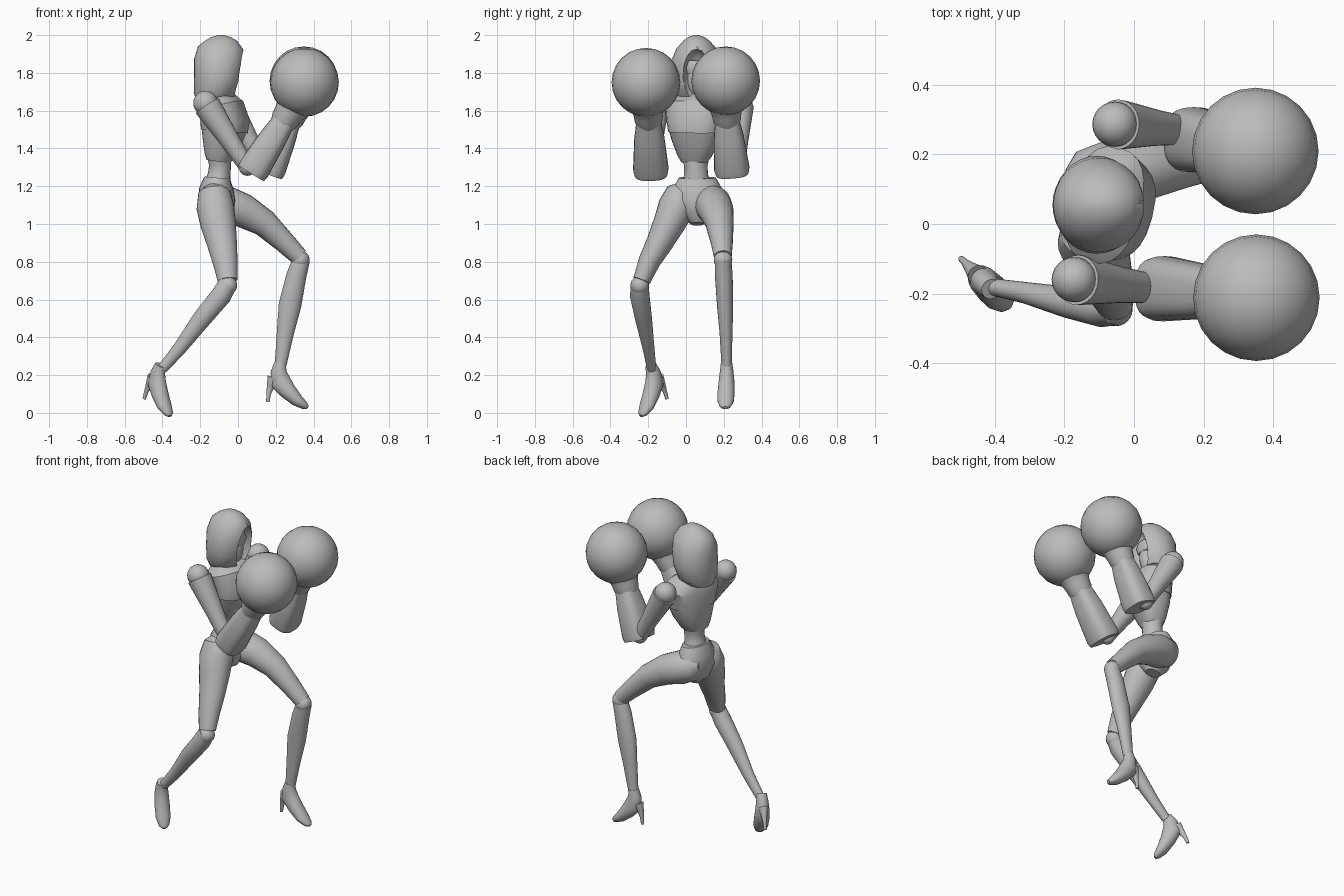
import bpy, bmesh, math
from mathutils import Vector, Matrix

cube = bpy.data.objects.get("Cube")
if cube:
    bpy.data.objects.remove(cube, do_unlink=True)

grey = bpy.data.materials.new("matte grey")
grey.use_nodes = True
tone = (0.5, 0.5, 0.5, 1)
grey.diffuse_color = tone
grey.node_tree.nodes["Principled BSDF"].inputs["Base Color"].default_value = tone


def finish(name, bm, angle=40):
    """Turn a bmesh into a grey object with sharp creases kept."""
    bmesh.ops.recalc_face_normals(bm, faces=bm.faces)
    mesh = bpy.data.meshes.new(name)
    bm.to_mesh(mesh)
    bm.free()
    mesh.materials.append(grey)
    obj = bpy.data.objects.new(name, mesh)
    bpy.context.collection.objects.link(obj)
    bpy.ops.object.select_all(action='DESELECT')
    obj.select_set(True)
    bpy.context.view_layer.objects.active = obj
    bpy.ops.object.shade_smooth_by_angle(angle=math.radians(angle))
    return obj


def loft(name, rings, side=(0, 1, 0), sides=24, square=2.0, angle=40):
    """Skin rings (x, y, z, half width along side, half depth)."""
    bm = bmesh.new()
    pts = [Vector(r[:3]) for r in rings]
    loops = []
    for i, r in enumerate(rings):
        t = (pts[min(i + 1, len(pts) - 1)] - pts[max(i - 1, 0)]).normalized()
        u = Vector(side)
        u = (u - t * u.dot(t)).normalized()
        v = t.cross(u)
        loop = []
        for k in range(sides):
            a = math.tau * k / sides
            c, s = math.cos(a), math.sin(a)
            c = math.copysign(abs(c) ** (2 / square), c)
            s = math.copysign(abs(s) ** (2 / square), s)
            loop.append(bm.verts.new(pts[i] + u * c * r[3] + v * s * r[-1]))
        loops.append(loop)
    for a, b in zip(loops, loops[1:]):
        for k in range(sides):
            n = (k + 1) % sides
            bm.faces.new((a[k], a[n], b[n], b[k]))
    bm.faces.new(loops[0])
    bm.faces.new(loops[-1])
    return finish(name, bm, angle)


def ball(name, centre, radii, segs=32):
    bm = bmesh.new()
    bmesh.ops.create_uvsphere(bm, u_segments=segs, v_segments=segs // 2, radius=1)
    bm.transform(Matrix.Translation(centre) @ Matrix.Diagonal((*radii, 1)))
    return finish(name, bm)


def joint(name, centre, r):
    return ball(name, centre, (r, r, r), 24)


# Torso, turned slightly towards -y
across = (0.25, 0.97, 0)
loft("rib_plate", [(-.105, .045, 1.33, .07, .06), (-.10, .045, 1.36, .09, .075),
                   (-.085, .05, 1.44, .125, .1), (-.075, .05, 1.5, .14, .115)],
     across, square=2.5, angle=30)
loft("chest_plate", [(-.072, .05, 1.49, .143, .119), (-.068, .05, 1.54, .152, .125),
                     (-.085, .055, 1.62, .17, .108), (-.105, .06, 1.66, .13, .08),
                     (-.11, .06, 1.69, .06, .05)], across, square=2.5, angle=30)
loft("waist", [(-.11, .055, 1.2, .085, .07), (-.10, .053, 1.26, .063, .06),
               (-.095, .052, 1.31, .062, .058), (-.10, .05, 1.37, .08, .065)])
loft("neck", [(-.11, .058, 1.64, .055, .055), (-.1, .055, 1.76, .045, .045)])
loft("pelvis", [(-.11, .06, 1.245, .098, .068), (-.115, .06, 1.19, .13, .09),
                (-.115, .06, 1.12, .145, .1), (-.105, .06, 1.05, .095, .085),
                (-.095, .06, 1.0, .035, .045)])

# Hood with a hollow face opening
hood = loft("hood", [(-.12, .055, 1.655, .1, .1), (-.125, .055, 1.685, .125, .11),
                     (-.107, .055, 1.77, .141, .127), (-.1, .055, 1.86, .135, .133),
                     (-.09, .055, 1.93, .105, .122), (-.09, .055, 1.97, .07, .085),
                     (-.09, .055, 1.99, .042, .05), (-.09, .055, 2, .012, .015)],
            sides=32, angle=60)
cutter = ball("opening_cutter", (.035, .055, 1.775), (.095, .075, .15))
cutter.hide_render = True
cut = hood.modifiers.new("opening", 'BOOLEAN')
cut.operation, cut.object, cut.solver = 'DIFFERENCE', cutter, 'EXACT'
bpy.context.view_layer.objects.active = hood
bpy.ops.object.modifier_apply(modifier=cut.name)
bpy.data.objects.remove(cutter, do_unlink=True)
ball("face", (-.075, .055, 1.77), (.065, .055, .11))
loft("visor", [(-.045, .055, 1.80, .05, .035), (-.04, .055, 1.83, .055, .04),
               (-.045, .055, 1.86, .045, .035)], square=3)


def arm(label, shoulder, elbow, cuff, wrist, glove):
    """Shoulder ball, flared upper arm, boxy forearm and round glove."""
    s, e, c, w, g = map(Vector, (shoulder, elbow, cuff, wrist, glove))
    joint(label + "_shoulder", s, .065)
    at = lambda a, b, f: tuple(a.lerp(b, f))
    loft(label + "_upper_arm", [(*at(s, e, .04), .072), (*at(s, e, .14), .069),
                                (*at(s, e, .6), .052), (*at(s, e, 1), .042)], angle=30)
    joint(label + "_elbow", e, .045)
    loft(label + "_forearm", [(*at(c, w, 0), .088, .08), (*at(c, w, .08), .094, .085),
                              (*at(c, w, .6), .08, .073), (*at(c, w, .9), .064, .06)],
         square=2.8, angle=30)
    loft(label + "_glove_cuff", [(*at(c, w, .8), .06), (*at(c, w, .9), .074),
                                 (*at(c, w, 1), .078), (*at(c, w, 1.12), .09),
                                 (*at(c, w, 1.3), .12)])
    joint(label + "_glove", g, .182)


arm("near", (-.172, -.16, 1.64), (.05, -.185, 1.3), (.07, -.185, 1.27),
    (.265, -.2, 1.58), (.352, -.212, 1.75))
arm("far", (-.055, .287, 1.635), (.14, .27, 1.3), (.16, .245, 1.27),
    (.285, .215, 1.58), (.349, .21, 1.758))


def shoe(label, ankle, yaw, pitch):
    """High-heeled shoe, modelled along +x below the ankle and then posed."""
    pose = (Matrix.Translation(ankle) @ Matrix.Rotation(math.radians(yaw), 4, 'Z')
            @ Matrix.Rotation(math.radians(pitch), 4, 'Y'))
    foot = loft(label + "_shoe", [(.003, 0, .015, .03, .03), (-.005, 0, -.03, .036, .042),
                                  (.005, 0, -.085, .042, .055), (.045, 0, -.135, .045, .045),
                                  (.095, 0, -.185, .044, .033), (.135, 0, -.213, .03, .02),
                                  (.15, 0, -.222, .012, .009)])
    heel = loft(label + "_heel", [(-.03, 0, -.065, .03, .035), (-.048, 0, -.11, .018, .02),
                                  (-.058, 0, -.15, .011, .012), (-.062, 0, -.192, .009, .009)])
    for part in (foot, heel):
        part.data.transform(pose)


# Trailing leg
loft("near_thigh", [(-.125, .0, 1.2, .04), (-.125, -.02, 1.165, .085), (-.12, -.05, 1.09, .098, .1),
                    (-.105, -.09, 1, .085, .094), (-.085, -.14, .9, .071, .08),
                    (-.068, -.195, .8, .058, .066), (-.055, -.235, .7, .046, .052)])
joint("near_knee", (-.053, -.245, .675), .049)
loft("near_shin", [(-.05, -.245, .69, .046, .05), (-.09, -.245, .62, .052, .054),
                   (-.19, -.225, .5, .045, .05), (-.31, -.198, .34, .031, .036),
                   (-.4, -.182, .235, .025, .028)])
shoe("near", (-.415, -.182, .24), -45, 17)

# Leading leg
loft("far_thigh", [(-.19, .12, 1.13, .04), (-.15, .125, 1.125, .085), (-.07, .14, 1.105, .1),
                   (.03, .16, 1.07, .092, .09), (.14, .178, 1.005, .075, .073),
                   (.25, .19, .9, .058, .057), (.325, .195, .825, .047, .048)])
joint("far_knee", (.33, .196, .81), .049)
loft("far_shin", [(.337, .196, .815, .044, .045), (.31, .2, .73, .047, .053),
                  (.275, .207, .57, .043, .06), (.25, .212, .42, .034, .045),
                  (.225, .215, .25, .027, .031)])
shoe("far", (.22, .215, .25), -3, 0)
